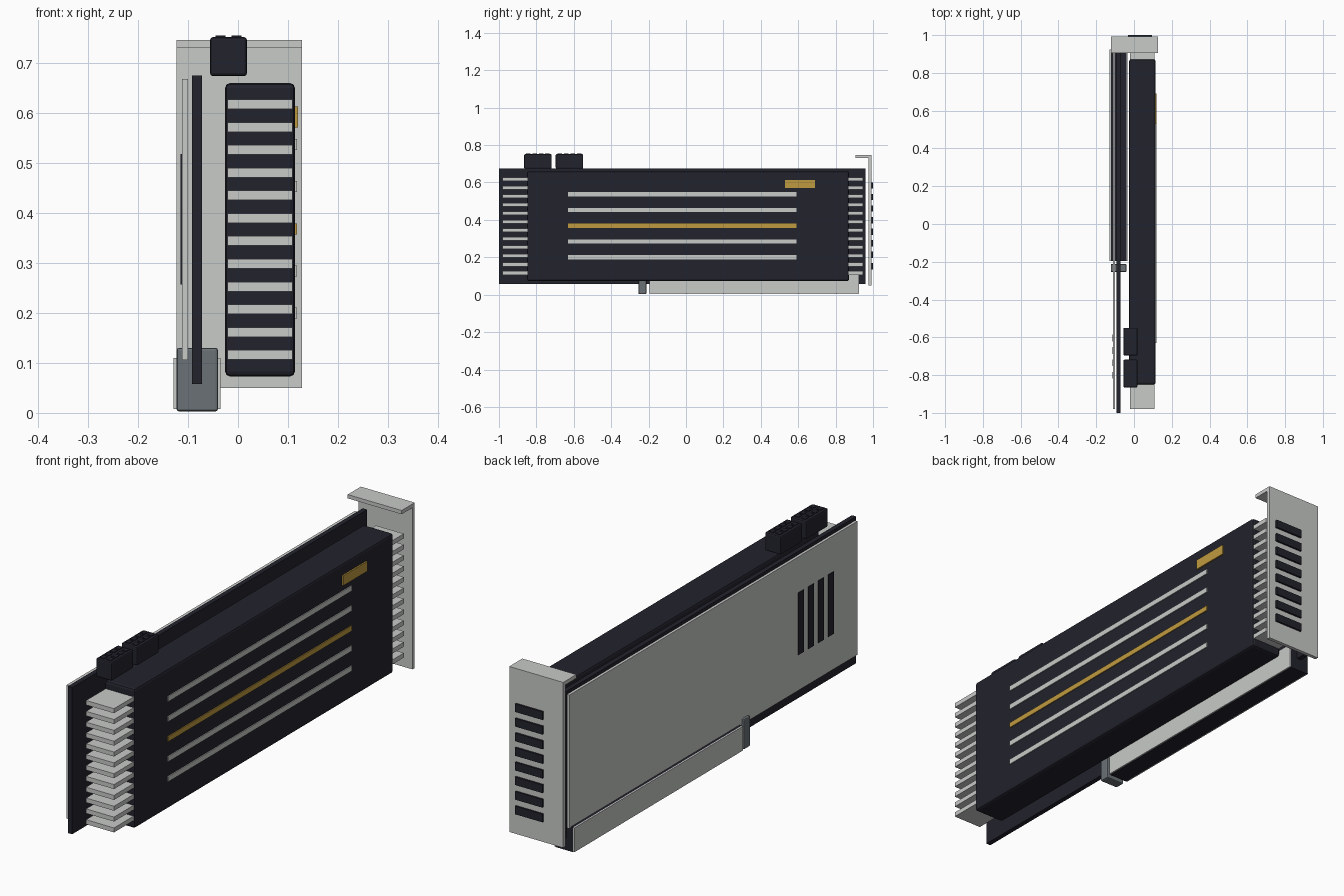
import bpy
import bmesh

cube = bpy.data.objects.get("Cube")
if cube:
    bpy.data.objects.remove(cube, do_unlink=True)


def material(name, rgb):
    m = bpy.data.materials.new(name)
    m.use_nodes = True
    col = (*rgb, 1.0)
    m.diffuse_color = col
    m.node_tree.nodes["Principled BSDF"].inputs["Base Color"].default_value = col
    return m


DARK = material("charcoal", (0.016, 0.016, 0.026))
LIGHT = material("light metal", (0.58, 0.595, 0.58))
GOLD = material("gold", (0.52, 0.32, 0.05))
GREY = material("slate grey", (0.145, 0.165, 0.18))


def box(name, x, y, z, mat, bevel=0.0, segments=2):
    """Box from (min, max) ranges on each axis, optionally bevelled."""
    bm = bmesh.new()
    bmesh.ops.create_cube(bm, size=1.0)
    for v in bm.verts:
        v.co = [r[0] + (c + 0.5) * (r[1] - r[0]) for c, r in zip(v.co, (x, y, z))]
    mesh = bpy.data.meshes.new(name)
    bm.to_mesh(mesh)
    bm.free()
    mesh.materials.append(mat)
    ob = bpy.data.objects.new(name, mesh)
    bpy.context.collection.objects.link(ob)
    if bevel:
        mod = ob.modifiers.new("edge_bevel", 'BEVEL')
        mod.width = bevel
        mod.segments = segments
    return ob


def around(centre, size):
    return (centre - size / 2, centre + size / 2)


# Circuit board and back plate
box("circuit_board", (-0.092, -0.072), (-1.0, 0.96), (0.058, 0.675), DARK)
box("back_plate", (-0.112, -0.100), (-0.98, 0.935), (0.106, 0.668), LIGHT)
for i in range(4):
    box(f"back_plate_slot_{i + 1}", (-0.115, -0.111),
        around(-0.603 - i * 0.066, 0.036), (0.257, 0.518), DARK)

# Cooler shroud with its long stripes and badge
box("shroud", (-0.026, 0.114), (-0.85, 0.872), (0.073, 0.660), DARK, 0.010)
for i in range(5):
    box(f"shroud_stripe_{i + 1}", (0.112, 0.118), (-0.63, 0.59),
        around(0.200 + i * 0.0842, 0.022), GOLD if i == 2 else LIGHT)
box("badge", (0.112, 0.120), (0.53, 0.69), (0.571, 0.613), GOLD)

# Heat sink fins running through the shroud
for i in range(12):
    box(f"fin_{i + 1}", (-0.021, 0.109), (-0.98, 0.947),
        around(0.116 + i * 0.0456, 0.019), LIGHT)

# Edge connector: dark core between two contact plates, plus the latch
box("edge_connector", (-0.122, -0.041), (-0.195, 0.925), (0.006, 0.110), DARK)
for name, x in (("outer", (-0.129, -0.122)), ("inner", (-0.041, -0.035))):
    box(f"{name}_contact_plate", x, (-0.195, 0.925), (0.008, 0.110), LIGHT)
box("latch", (-0.123, -0.040), (-0.254, -0.212), (0.003, 0.130), GREY, 0.005)

# Power sockets with raised cells on top
for i, y in enumerate((-0.792, -0.623)):
    box(f"power_socket_{i + 1}", (-0.056, 0.018), around(y, 0.147),
        (0.674, 0.752), DARK, 0.006)
    for j in range(4):
        for k in range(2):
            box(f"socket_{i + 1}_cell_{j + 1}_{k + 1}", around(-0.035 + k * 0.032, 0.020),
                around(y - 0.051 + j * 0.034, 0.024), (0.750, 0.755), DARK)

# Mounting bracket with a folded lip and vents
box("bracket", (-0.123, 0.128), (0.977, 0.992), (0.050, 0.745), LIGHT)
box("bracket_lip", (-0.123, 0.128), (0.905, 0.992), (0.730, 0.746), LIGHT)
for i in range(8):
    box(f"bracket_vent_{i + 1}", (-0.032, 0.096), (0.991, 1.0),
        around(0.153 + i * 0.0615, 0.034), DARK)
